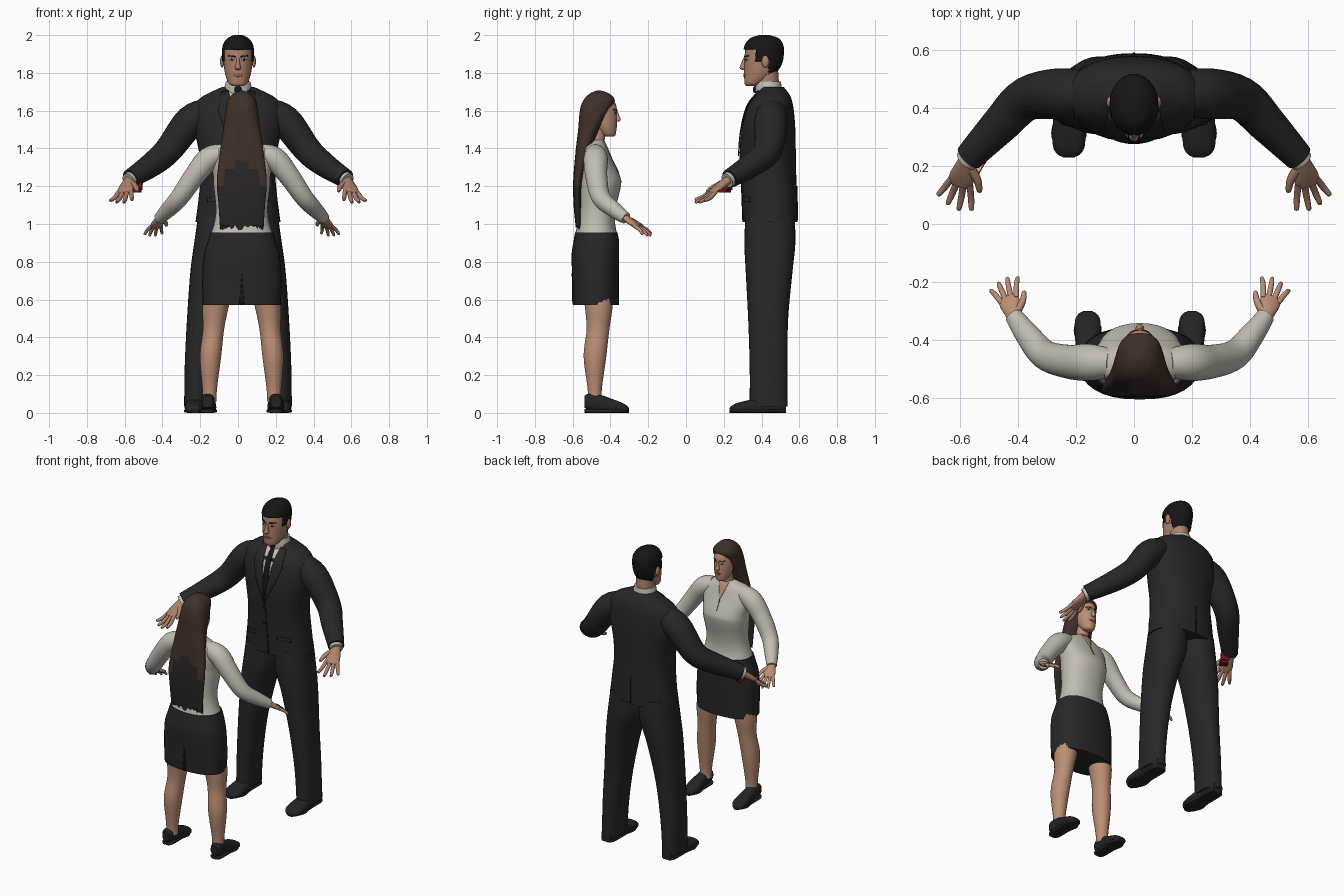
import bpy, bmesh, math, random
from mathutils import Vector
from mathutils.bvhtree import BVHTree

random.seed(4)
if "Cube" in bpy.data.objects:
    bpy.data.objects.remove(bpy.data.objects["Cube"])
X, Y, Z = Vector((1, 0, 0)), Vector((0, 1, 0)), Vector((0, 0, 1))
SIDES = (("left", 1), ("right", -1))


def material(name, r, g, b):
    m = bpy.data.materials.new(name)
    m.use_nodes = True
    m.diffuse_color = (r, g, b, 1)
    m.node_tree.nodes["Principled BSDF"].inputs["Base Color"].default_value = (r, g, b, 1)
    return m


suit = material("charcoal cloth", .02, .02, .021)
black = material("black", .008, .008, .009)
white = material("off white cloth", .54, .51, .44)
tan = material("tan skin", .42, .22, .145)
fair = material("fair skin", .5, .27, .175)
brown = material("brown hair", .05, .029, .021)
dark = material("dark hair ends", .022, .019, .018)
leather = material("shoe leather", .016, .017, .019)
red = material("red", .16, .004, .02)
lips = material("lips", .3, .11, .08)


def finish(name, bm, mat, angle=50):
    me = bpy.data.meshes.new(name)
    bm.to_mesh(me)
    bm.free()
    me.materials.append(mat)
    me.shade_smooth()
    me.set_sharp_from_angle(angle=math.radians(angle))
    ob = bpy.data.objects.new(name, me)
    bpy.context.collection.objects.link(ob)
    return ob


def smooth_rows(rows, steps):
    """Curve through the rows, each being centre x, y, z and two radii."""
    out = []
    for i in range(len(rows) - 1):
        a, b, c, d = rows[max(i - 1, 0)], rows[i], rows[i + 1], rows[min(i + 2, len(rows) - 1)]
        for k in range(steps):
            t = k / steps
            out.append([q + t * ((r - p) / 2 + t * (p - 2.5 * q + 2 * r - s / 2
                        + t * (1.5 * (q - r) + (s - p) / 2))) for p, q, r, s in zip(a, b, c, d)])
    return out + [list(rows[-1])]


def loft(name, rows, mat, axis=None, side=X, n=32, steps=5, power=2.0, floor=False):
    rows = smooth_rows(rows, steps)
    pts = [Vector(r[:3]) for r in rows]
    bm, rings = bmesh.new(), []
    for i, (p, r) in enumerate(zip(pts, rows)):
        t = axis or (pts[min(i + 1, len(pts) - 1)] - pts[max(i - 1, 0)]).normalized()
        u = (side - t * side.dot(t)).normalized()
        v, ring = t.cross(u), []
        for k in range(n):
            c, s = math.cos(math.tau * k / n), math.sin(math.tau * k / n)
            c, s = (math.copysign(abs(w) ** (2 / power), w) for w in (c, s))
            co = p + u * max(r[3], .002) * c + v * max(r[4], .002) * s
            if floor:
                co.z = max(co.z, 0)
            ring.append(bm.verts.new(co))
        rings.append(ring)
    for a, b in zip(rings, rings[1:]):
        for k in range(n):
            bm.faces.new((a[k], a[(k + 1) % n], b[(k + 1) % n], b[k]))
    bm.faces.new(rings[0])
    bm.faces.new(rings[-1])
    bmesh.ops.recalc_face_normals(bm, faces=bm.faces)
    return finish(name, bm, mat)


def place(rows, s=1, cx=0):
    return [(cx + s * r[0], *r[1:]) for r in rows]


def centred(rows, cx=0):
    return [(cx, *r) for r in rows]


def surface(target):
    """Return a function that finds the surface point at x, z seen from one y side."""
    me = target.data
    tree = BVHTree.FromPolygons([v.co for v in me.vertices], [p.vertices for p in me.polygons])

    def hit(x, z, face):
        start = Vector((x, 3 * face, z))
        return tree.ray_cast(start, -face * Y)[0] or tree.find_nearest(Vector((x, face * .4, z)))[0]
    return hit


def plate(name, target, outline, mat, face=-1, lift=.003, cuts=5):
    """Thin panel laid on a body part, outlined in x and z."""
    hit, bm = surface(target), bmesh.new()
    bm.faces.new([bm.verts.new((x, 0, z)) for x, z in outline])
    bmesh.ops.triangulate(bm, faces=bm.faces)
    bmesh.ops.subdivide_edges(bm, edges=bm.edges, cuts=cuts, use_grid_fill=True)
    for v in bm.verts:
        v.co = hit(v.co.x, v.co.z, face) + Y * face * lift
    bm.normal_update()
    if sum(f.normal.y for f in bm.faces) * face < 0:
        bmesh.ops.reverse_faces(bm, faces=bm.faces)
    ob = finish(name, bm, mat)
    mod = ob.modifiers.new("thickness", "SOLIDIFY")
    mod.thickness, mod.offset = .004, -1
    return ob


def oval(x, z, rx, rz, n=12):
    return [(x + rx * math.cos(math.tau * k / n), z + rz * math.sin(math.tau * k / n)) for k in range(n)]


def ball(name, centre, size, mat):
    bm = bmesh.new()
    bmesh.ops.create_uvsphere(bm, u_segments=16, v_segments=10, radius=1)
    bmesh.ops.scale(bm, vec=size, verts=bm.verts)
    bmesh.ops.translate(bm, vec=centre, verts=bm.verts)
    return finish(name, bm, mat)


def box(name, centre, size, mat, tilt=0):
    bm = bmesh.new()
    bmesh.ops.create_cube(bm, size=1)
    bmesh.ops.scale(bm, vec=size, verts=bm.verts)
    ob = finish(name, bm, mat, 30)
    ob.location, ob.rotation_euler = centre, (tilt, 0, math.radians(-30))
    return ob


def hand(name, wrist, tip, thumb, k, mat):
    wrist = Vector(wrist)
    d = (Vector(tip) - wrist).normalized()
    l = (thumb - d * thumb.dot(d)).normalized()
    n = d.cross(l) * (1 if thumb.x < 0 else -1)

    def at(a, b, c=0):
        return wrist + k * (d * a + l * b + n * c)
    palm = ((-.02, .024, .02), (.025, .033, .019), (.06, .04, .016), (.09, .036, .011), (.095, .02, .005))
    loft(name + "_palm", [(*at(a, 0), r * k, q * k) for a, r, q in palm], mat, side=l, n=16)
    for finger, b, length in (("index", .03, .08), ("middle", .01, .095), ("ring", -.01, .088), ("little", -.029, .07)):
        path = (at(.075, b), at(.085 + length / 2, b * 1.5, .004), at(.08 + length, b * 1.9, -.004), at(.084 + length, b * 1.95, -.005))
        loft(f"{name}_{finger}_finger", [(*p, r * k, r * k) for p, r in zip(path, (.011, .0105, .008, .003))], mat, side=l, n=10, steps=3)
    path = (at(.015, .018), at(.05, .05), at(.085, .065), at(.089, .066))
    loft(name + "_thumb", [(*p, r * k, r * k) for p, r in zip(path, (.016, .013, .009, .003))], mat, side=l, n=10, steps=3)


def features(name, head, cx, z, k, face, skin, brow):
    """Eyes, brows, mouth and nose."""
    for label, s in SIDES:
        x = cx + s * .033 * k
        plate(f"{name}_{label}_eye", head, oval(x, z, .014 * k, .006 * k), white, face, .002, 1)
        plate(f"{name}_{label}_iris", head, oval(x, z, .006 * k, .006 * k), black, face, .004, 1)
        plate(f"{name}_{label}_brow", head, [(x - s * .018 * k, z + .012 * k), (x + s * .02 * k, z + .018 * k),
              (x + s * .018 * k, z + .024 * k), (x - s * .018 * k, z + .02 * k)], brow, face, .004, 2)
    plate(name + "_mouth", head, oval(cx, z - .083 * k, .027 * k, .008 * k), lips, face, .003, 2)
    y = surface(head)(cx, z - .03 * k, face).y
    nose = ((0, .008, .008, .006), (.004, -.025, .011, .014), (.006, -.043, .017, .018), (.002, -.054, .01, .012))
    loft(name + "_nose", [(cx, y + face * a * k, z + h * k, r * k, q * k) for a, h, r, q in nose], skin, Z, n=16)


def shoe(name, x, heel, face, k, tall, lift):
    rows = ((0, .04, .034, .034), (.03, .042, .046, .046), (.1, .04, .046, .05), (.19, .03, .056, .04),
            (.26, .024, .055, .028), (.29, .018, .038, .018), (.3, .014, .015, .01))
    loft(name, [(x, heel + face * a * k, h * tall + lift * (1 - a / .3), r * k, q * tall) for a, h, r, q in rows],
         leather, Y, power=2.5, floor=True)
    sole = ((0, .01, .03, .01), (.03, .01, .048, .01), (.15, .01, .05, .01), (.23, .01, .06, .01), (.3, .01, .02, .01))
    loft(name + "_sole", [(x, heel + face * a * k, h, r * k, q) for a, h, r, q in sole], leather, Y, power=4, floor=True)


# Man: jacket, collar, neck and head
jacket = loft("man_jacket", centred([(.445, 1.01, .225, .145), (.442, 1.15, .207, .146), (.436, 1.28, .197, .147),
              (.433, 1.4, .21, .148), (.438, 1.52, .235, .14), (.446, 1.62, .232, .122), (.455, 1.67, .195, .1),
              (.46, 1.7, .14, .078), (.455, 1.725, .085, .062)]), suit, Z, power=2.3)
loft("man_shirt_collar", centred([(.44, 1.69, .08, .073), (.436, 1.73, .071, .07), (.436, 1.755, .064, .066)]), white, Z)
loft("man_neck", centred([(.436, 1.68, .06, .06), (.43, 1.75, .058, .062), (.425, 1.82, .058, .062)]), tan, Z)
skull = [(.345, 1.73, .028, .026), (.36, 1.745, .05, .05), (.388, 1.79, .067, .08), (.404, 1.84, .075, .096),
         (.41, 1.89, .078, .1), (.413, 1.94, .073, .094), (.415, 1.975, .05, .068), (.415, 1.992, .015, .02)]
head = loft("man_head", centred(skull), tan, Z)
features("man", head, 0, 1.87, 1, -1, tan, black)
hair = loft("man_hair", centred([(y, z + .008, r + .007, q + .008) for y, z, r, q in skull]), black, Z, n=48, steps=8)
bm = bmesh.new()
bm.from_mesh(hair.data)


def hairline(y):
    return 1.925 if y < .365 else 1.86 if y < .405 else 1.88 if y < .44 else 1.785


bmesh.ops.delete(bm, context="FACES", geom=[f for f in bm.faces
                 if f.calc_center_median().z < hairline(f.calc_center_median().y)])
bm.to_mesh(hair.data)
bm.free()
hair.modifiers.new("thickness", "SOLIDIFY").thickness = .01

# Man: shirt front, tie, lapels, buttons, pockets and back vent
plate("man_shirt_front", jacket, [(-.055, 1.715), (.055, 1.715), (0, 1.38)], white)
plate("man_tie", jacket, [(-.014, 1.7), (.014, 1.7), (.024, 1.46), (0, 1.4), (-.024, 1.46)], black, lift=.007)
ball("man_tie_knot", (0, .368, 1.712), (.02, .014, .02), black)
plate("man_back_vent", jacket, [(-.004, 1.02), (.004, 1.02), (.002, 1.2), (-.002, 1.2)], black, 1)
plate("man_jacket_opening", jacket, [(-.003, 1.38), (.003, 1.38), (.02, 1.02), (.012, 1.02)], black)
for i in range(2):
    ball(f"man_button_{i}", surface(jacket)(-.012, 1.33 - i * .11, -1), (.009, .005, .009), black)
for label, s in SIDES:
    plate(f"man_{label}_lapel", jacket, [(s * x, z) for x, z in ((.05, 1.71), (.09, 1.7), (.105, 1.6), (.07, 1.5), (0, 1.36))],
          suit, lift=.009)
    plate(f"man_{label}_pocket", jacket, [(s * x, z) for x, z in ((.08, 1.15), (.165, 1.14), (.165, 1.115), (.08, 1.125))],
          suit, lift=.008)
    ball(f"man_{label}_ear", (s * .084, .42, 1.86), (.011, .02, .032), tan)
    # Man: sleeves, cuffs, hands, trousers and shoes
    loft(f"man_{label}_sleeve", place([(.14, .45, 1.6, .07, .07), (.25, .45, 1.545, .084, .088), (.37, .432, 1.39, .073, .076),
         (.46, .345, 1.312, .064, .066), (.57, .23, 1.24, .05, .05)], s), suit, side=Z)
    loft(f"man_{label}_cuff", place([(.55, .25, 1.25, .042, .042), (.58, .217, 1.23, .04, .04)], s), white, side=Z)
    hand(f"man_{label}_hand", (s * .58, .212, 1.225), (s * .625, .055, 1.105), Vector((-s * .9, 0, .3)), 1.1, tan)
    loft(f"man_{label}_trouser", place([(.225, .437, .035, .06, .1), (.215, .437, .25, .067, .1), (.19, .435, .5, .08, .106),
         (.152, .44, .75, .1, .124), (.118, .444, .9, .114, .135), (.11, .445, 1.05, .1, .13)], s), suit, Z, power=2.2)
    shoe(f"man_{label}_shoe", s * .225, .53, -1, 1, 1, 0)

# Open ring box in the right hand
box("ring_box_base", (-.545, .205, 1.178), (.05, .045, .025), red)
box("ring_box_cushion", (-.545, .205, 1.192), (.042, .037, .006), white)
box("ring_box_lid", (-.53, .23, 1.203), (.05, .045, .014), red, math.radians(80))

# Woman: blouse, skirt, neck and head
cx = .02
blouse = loft("woman_blouse", centred([(-.475, .93, .172, .116), (-.475, 1.0, .148, .1), (-.47, 1.08, .138, .098),
              (-.457, 1.2, .15, .112), (-.458, 1.25, .152, .11), (-.475, 1.34, .165, .085), (-.485, 1.4, .14, .07),
              (-.485, 1.43, .085, .055), (-.48, 1.445, .05, .045)], cx), white, Z, power=2.2)
skirt = loft("woman_skirt", centred([(-.477, .57, .207, .122), (-.478, .7, .21, .123), (-.48, .83, .202, .126),
             (-.475, .91, .18, .12), (-.475, .955, .166, .112)], cx), suit, Z, power=2.4)
plate("woman_skirt_slit", skirt, [(cx - .014, .575), (cx + .014, .575), (cx, .74)], black, -1)
plate("woman_neckline", blouse, [(cx - .035, 1.44), (cx + .035, 1.44), (cx, 1.33)], fair, 1)
plate("woman_blouse_seam", blouse, [(cx - .003, 1.34), (cx + .003, 1.34), (cx, 1.27)], suit, 1)
loft("woman_neck", centred([(-.478, 1.41, .046, .042), (-.47, 1.46, .04, .042), (-.46, 1.53, .042, .045)], cx), fair, Z)
face = loft("woman_head", centred([(-.4, 1.462, .02, .02), (-.41, 1.475, .037, .038), (-.427, 1.52, .055, .06),
            (-.44, 1.58, .063, .074), (-.446, 1.63, .061, .076), (-.455, 1.67, .045, .058), (-.46, 1.69, .02, .03)], cx), fair, Z)
features("woman", face, cx, 1.588, .85, 1, fair, brown)

# Woman: long hair with darker lower layer and ragged ends
locks = loft("woman_hair", centred([(-.57, .985, .116, .014), (-.575, 1.1, .123, .02), (-.572, 1.23, .132, .025),
             (-.545, 1.38, .115, .04), (-.515, 1.5, .098, .056), (-.482, 1.6, .085, .08), (-.46, 1.655, .073, .083),
             (-.458, 1.69, .045, .052), (-.46, 1.706, .01, .012)], cx), brown, Z, n=64, steps=10, power=2.6)
locks.data.materials.append(dark)
for p in locks.data.polygons:
    step = 1.34 if abs(p.center.x - cx) < .04 else 1.29 if abs(p.center.x - cx) < .09 else 1.2
    p.material_index = int(p.center.z < step)
for v in locks.data.vertices:
    if v.co.z < .99:
        v.co.z += random.uniform(-.02, .03)

# Woman: sleeves, hands, legs and shoes
for label, s in SIDES:
    loft(f"woman_{label}_sleeve", place([(.1, -.48, 1.375, .05, .05), (.175, -.478, 1.345, .062, .064), (.25, -.475, 1.255, .056, .058),
         (.33, -.45, 1.14, .049, .051), (.39, -.38, 1.075, .042, .042), (.435, -.318, 1.03, .031, .031)], s, cx), white, side=Z)
    hand(f"woman_{label}_hand", (cx + s * .435, -.318, 1.03), (cx + s * .475, -.19, .94), Vector((-s * .9, 0, .3)), .9, fair)
    loft(f"woman_{label}_leg", place([(.17, -.483, .06, .037, .037), (.17, -.483, .13, .039, .038), (.165, -.482, .3, .056, .06),
         (.15, -.466, .44, .056, .06), (.14, -.462, .55, .068, .072), (.12, -.465, .68, .078, .085)], s, cx), fair, Z)
    shoe(f"woman_{label}_shoe", cx + s * .18, -.538, 1, .79, .92, .022)
